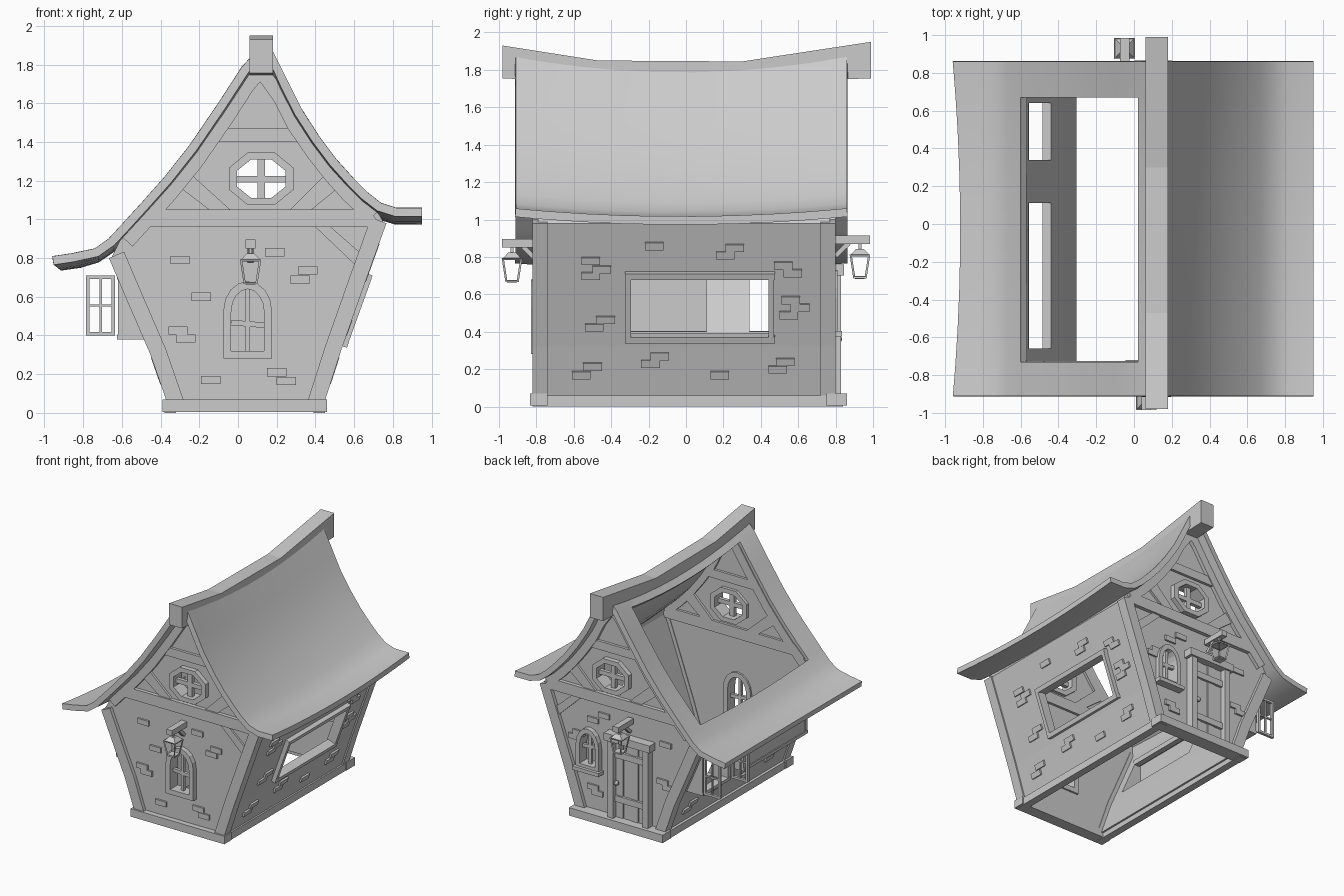
import bpy, bmesh, math
from mathutils import Vector, Matrix

cube = bpy.data.objects.get("Cube")
if cube:
    bpy.data.objects.remove(cube, do_unlink=True)

mat = bpy.data.materials.new("plain_grey")
mat.use_nodes = True
mat.use_backface_culling = True
GREY = (0.6, 0.6, 0.6, 1)
mat.diffuse_color = GREY
mat.node_tree.nodes["Principled BSDF"].inputs["Base Color"].default_value = GREY


def finish(name, bm, closed=True):
    if closed:
        bmesh.ops.recalc_face_normals(bm, faces=bm.faces)
    me = bpy.data.meshes.new(name)
    bm.to_mesh(me)
    bm.free()
    me.materials.append(mat)
    ob = bpy.data.objects.new(name, me)
    bpy.context.collection.objects.link(ob)
    return ob


def plate(name, pts, y0, y1):
    """Polygon in x,z pushed along y."""
    bm = bmesh.new()
    f = bm.faces.new([bm.verts.new((x, y0, z)) for x, z in pts])
    ext = bmesh.ops.extrude_face_region(bm, geom=[f])["geom"]
    bmesh.ops.translate(bm, vec=(0, y1 - y0, 0), verts=[v for v in ext if isinstance(v, bmesh.types.BMVert)])
    return finish(name, bm)


def ring(name, outer, inner, y0, y1):
    """Flat frame between two outlines."""
    bm = bmesh.new()
    loops = [[bm.verts.new((x, y, z)) for x, z in p]
             for p, y in ((outer, y0), (outer, y1), (inner, y1), (inner, y0))]
    n = len(outer)
    for k in range(4):
        a, b = loops[k], loops[(k + 1) % 4]
        for i in range(n):
            j = (i + 1) % n
            bm.faces.new((a[i], a[j], b[j], b[i]))
    return finish(name, bm)


def box(name, c, size, tilt=0):
    bm = bmesh.new()
    bmesh.ops.create_cube(bm, size=1)
    m = Matrix.Translation(c) @ Matrix.Rotation(tilt, 4, 'Y') @ Matrix.Diagonal((*size, 1))
    bmesh.ops.transform(bm, matrix=m, verts=bm.verts)
    return finish(name, bm)


def span(name, x, y, z):
    return box(name, [(a + b) / 2 for a, b in (x, y, z)], [b - a for a, b in (x, y, z)])


def strip(name, pts, width, y0, y1):
    """Band of given width to the right of a path in x,z."""
    inner = []
    for i, p in enumerate(pts):
        a, b = pts[max(i - 1, 0)], pts[min(i + 1, len(pts) - 1)]
        d = Vector((b[0] - a[0], b[1] - a[1])).normalized()
        inner.append((p[0] + d.y * width, p[1] - d.x * width))
    return plate(name, list(pts) + inner[::-1], y0, y1)


def cut(ob, tool):
    mod = ob.modifiers.new("cut", 'BOOLEAN')
    mod.operation, mod.solver, mod.object = 'DIFFERENCE', 'EXACT', tool
    bpy.context.view_layer.objects.active = ob
    bpy.ops.object.modifier_apply(modifier=mod.name)
    bpy.data.objects.remove(tool, do_unlink=True)


def arch(cx, z0, zs, zt, w):
    top = [(cx + w * math.cos(math.pi * i / 8), zs + (zt - zs) * math.sin(math.pi * i / 8)) for i in range(9)]
    return [(cx - w, z0), (cx + w, z0)] + top


def octagon(rx, rz):
    return [(0.12 + rx * math.cos(math.pi * (i + .5) / 4), 1.21 + rz * math.sin(math.pi * (i + .5) / 4))
            for i in range(8)]


# Wall outlines
left = [(-.35, .04), (-.44, .30), (-.57, .60), (-.655, .80)]
right = [(.43, .04), (.52, .32), (.64, .66), (.755, .98)]
gable_l = [(-.6, .91), (-.5, 1.02), (-.38, 1.155), (-.25, 1.315), (-.1, 1.53), (.02, 1.715), (.12, 1.83)]
gable_r = [(.25, 1.65), (.32, 1.51), (.42, 1.365), (.51, 1.25), (.6, 1.15), (.72, 1.04)]


def wall_x(side, z):
    pts = right if side > 0 else left
    for (xa, za), (xb, zb) in zip(pts, pts[1:]):
        if z <= zb:
            break
    return xa + (xb - xa) * (z - za) / (zb - za)


# Hollow body with window openings
body = plate("walls", left + gable_l + gable_r + right[::-1], -.79, .77)
T = .045
hollow = [(left[0][0] + T, -.1)] + [(x + T, z) for x, z in left] + [(-.61, 3), (.71, 3)] \
    + [(x - T, z) for x, z in right[::-1]] + [(right[0][0] - T, -.1)]
cut(body, plate("hollow", hollow, -.745, .725))
cut(body, plate("round_hole", octagon(.135, .108), -1, 1))
front_in, back_in = arch(.05, .32, .52, .64, .085), arch(.33, .43, .58, .69, .07)
cut(body, plate("front_hole", front_in, -1, -.6))
cut(body, plate("back_hole", back_in, .6, 1))
cut(body, span("side_hole", (.3, 1), (-.3, .44), (.38, .69)))
bays = ((-.69, .14), (.31, .67))
for a, b in bays:
    cut(body, span("bay_hole", (-1, -.3), (a + .03, b - .03), (.40, .68)))

# Timber on both gable ends
for s, end, off in ((-1, "front", 0), (1, "back", -.02)):
    def depth(d):
        return s * d + off
    y0, y1 = depth(.725), depth(.82)
    strip(end + "_rafter_left", gable_l, .075, y0, y1)
    strip(end + "_rafter_right", [gable_l[-1]] + gable_r, .075, y0, y1)
    strip(end + "_post_left", [(x - .012, z) for x, z in left], .085, depth(.74), y1)
    strip(end + "_post_right", [(x + .012, z) for x, z in right[::-1]], .085, depth(.74), y1)
    plate(end + "_tie_beam", [(-.57, .96), (-.48, 1.05), (.68, 1.05), (.74, .96)], y0, y1)
    plate(end + "_collar_beam", [(-.12, 1.4), (-.07, 1.47), (.31, 1.47), (.36, 1.4)], y0, depth(.812))
    plate(end + "_strut_left", [(-.32, 1.18), (-.25, 1.24), (-.04, 1.05), (-.15, 1.05)], y0, depth(.808))
    plate(end + "_strut_right", [(.54, 1.18), (.47, 1.25), (.27, 1.05), (.38, 1.05)], y0, depth(.808))
    plate(end + "_brace", [(.40, .96), (.48, .96), (.64, .82), (.61, .76)], depth(.78), depth(.805))
    # octagonal window
    ring(end + "_round_frame", octagon(.18, .148), octagon(.135, .108), depth(.72), depth(.83))
    bar = sorted((depth(.765), depth(.795)))
    span(end + "_round_bar_vertical", (.1, .14), bar, (1.09, 1.33))
    span(end + "_round_bar_cross", (-.02, .26), bar, (1.19, 1.225))

# Base timbers
span("front_base_beam", (-.39, .46), (-.835, -.74), (.005, .07))
span("back_base_beam", (-.39, .46), (.75, .86), (.005, .07))
span("base_beam_right", (.39, .45), (-.82, .84), (0, .06))
span("base_beam_left", (-.38, -.32), (-.82, .84), (0, .06))

# Arched windows
ring("front_window_frame", arch(.05, .28, .53, .68, .125), front_in, -.83, -.73)
ring("back_window_frame", arch(.33, .39, .58, .73, .105), back_in, .71, .81)
for end, y, cx, z0, z1, w in (("front", -.78, .05, .31, .64, .085), ("back", .76, .33, .42, .69, .07)):
    span(end + "_window_bar", (cx - .012, cx + .012), (y - .012, y + .012), (z0, z1))
    box(end + "_window_crossbar", (cx, y, z0 + .15), (2 * w, .024, .028), .08)
span("back_window_sill", (.21, .45), (.76, .835), (.375, .405))

# Back door
for i in range(4):
    span("door_plank", (-.185 + i * .068, -.121 + i * .068), (.76, .785 + .005 * (i % 2)), (.06, .70))
for z in (.2, .56):
    span("door_brace", (-.185, .08), (.78, .805), (z, z + .05))
for x in (-.235, .08):
    span("door_post", (x, x + .05), (.76, .83), (.06, .70))
span("door_lintel", (-.26, .155), (.76, .845), (.70, .76))
bm = bmesh.new()
bmesh.ops.create_icosphere(bm, subdivisions=2, radius=.02, matrix=Matrix.Translation((.06, .815, .36)))
finish("door_knob", bm)

# Window in the right-hand slope
tilt = math.atan2(.34, .94)
for z in (.365, .705):
    box("side_window_rail", (wall_x(1, z), .075, z), (.07, .80, .035), tilt)
for y in (-.31, .455):
    box("side_window_stile", (wall_x(1, .535), y, .535), (.07, .03, .36), tilt)

# Upright bays on the other slope
for a, b in bays:
    for y in (a, b - .03):
        plate("bay_cheek", [(-.62, .38), (-.62, .73), (-.58, .73), (-.45, .38)], y, y + .03)
    span("bay_sill", (-.625, -.555), (a, b), (.38, .405))
    span("bay_head", (-.625, -.57), (a, b), (.69, .73))

# Single outward-facing pane in the wide bay
bm = bmesh.new()
a, b = bays[0]
bm.faces.new([bm.verts.new((-.618, y, z)) for y, z in ((b, .39), (a, .39), (a, .72), (b, .72))])
bm.normal_update()
if bm.faces[:][0].normal.x > 0:
    bmesh.ops.reverse_faces(bm, faces=bm.faces)
finish("bay_pane", bm, closed=False)

# Open casements
for y in (.30, .66):
    rect = lambda m: [(-.785 + m, .4 + m), (-.635 - m, .4 + m), (-.635 - m, .71 - m), (-.785 + m, .71 - m)]
    ring("casement_frame", rect(0), rect(.018), y, y + .022)
    span("casement_bar", (-.716, -.704), (y + .005, y + .017), (.41, .70))
    span("casement_crossbar", (-.775, -.645), (y + .005, y + .017), (.549, .561))

# Lanterns on brackets
for end, s, x, z in (("front", -1, .065, .73), ("back", 1, -.05, .75)):
    y = s * .93
    span(end + "_lamp_bracket", (x - .025, x + .025), (s * .885 - .1, s * .885 + .1), (z + .12, z + .165))
    strut = box(end + "_lamp_strut", (0, 0, 0), (.03, .025, .1))
    strut.location, strut.rotation_euler = (x, s * .835, z + .09), (-s * .8, 0, 0)
    for part, r1, r2, d, dz in (("glass_cage", .045, .072, .12, 0), ("cap", .075, .03, .035, .075),
                                ("foot", .035, .05, .015, -.06), ("hook", .012, .012, .05, .1)):
        bm = bmesh.new()
        m = Matrix.Translation((x, y, z + dz)) @ Matrix.Rotation(math.pi / 4, 4, 'Z')
        bmesh.ops.create_cone(bm, cap_ends=True, segments=4, radius1=r1, radius2=r2, depth=d, matrix=m)
        ob = finish(end + "_lamp_" + part, bm)
        if part == "glass_cage":
            ob.modifiers.new("cage", 'WIREFRAME').thickness = .014

# Scattered raised bricks
gable_bricks = [(-.3, .79), (.19, .83), (.32, .69), (.36, .735), (-.19, .6), (-.31, .425), (-.27, .385),
                (-.14, .17), (.2, .21), (.25, .165)]
for x, z in gable_bricks:
    box("front_brick", (x, -.79, z), (.1, .03, .042))
for x, z in [(.3, .8), (.47, .62), (.43, .66), (-.36, .77), (-.38, .42), (-.33, .46), (.3, .25), (.26, .21), (.2, .86)]:
    box("back_brick", (x, .77, z), (.1, .03, .042))
side_bricks = [(-.17, .86), (.21, .81), (.26, .85), (-.51, .78), (-.45, .735), (-.51, .7), (-.49, .425), (-.43, .465),
               (.52, .755), (.57, .715), (.56, .57), (.61, .53), (.55, .49), (-.5, .215), (-.56, .17), (-.19, .23),
               (-.14, .27), (.49, .2), (.53, .24), (.18, .17)]
for y, z in side_bricks:
    box("right_brick", (wall_x(1, z), y, z), (.028, .1, .042), tilt)
    if z < .3:
        box("left_brick", (wall_x(-1, z), -y, z), (.028, .1, .042), -tilt)

# Sagging roof with an open bay on one slope
slope_l = [(-.96, .81), (-.86, .825), (-.74, .85), (-.67, .90), (-.6, .975), (-.5, 1.085), (-.38, 1.22),
           (-.25, 1.385), (-.1, 1.605), (.02, 1.79), (.1, 1.875)]
slope_r = [(.18, 1.87), (.26, 1.71), (.33, 1.57), (.42, 1.43), (.51, 1.31), (.6, 1.21), (.67, 1.14),
           (.74, 1.085), (.82, 1.06), (.95, 1.06)]
profile = slope_l + slope_r
stations = [-.91, -.82, -.73, -.55, -.35, -.15, .05, .25, .45, .6, .67, .77, .86]
bm = bmesh.new()
rows = []
for y in stations:
    sag = 1 - ((y + .03) / .89) ** 2
    rows.append([bm.verts.new((x + (.04 * sag if x < -.8 else 0), y, z - sag * (.03 + .05 * (z - .8))))
                 for x, z in profile])
for j in range(len(rows) - 1):
    for i in range(len(profile) - 1):
        opening = -.61 < profile[i][0] < .01 and -.74 < stations[j] < .66
        if not opening:
            bm.faces.new((rows[j][i], rows[j][i + 1], rows[j + 1][i + 1], rows[j + 1][i]))
roof = finish("roof", bm)
if sum(p.normal.z for p in roof.data.polygons) < 0:
    roof.data.flip_normals()
thick = roof.modifiers.new("thickness", 'SOLIDIFY')
thick.thickness, thick.offset = .045, -1
bpy.context.view_layer.objects.active = roof
bpy.ops.object.select_all(action='DESELECT')
roof.select_set(True)
bpy.ops.object.modifier_apply(modifier=thick.name)
bpy.ops.object.shade_smooth_by_angle(angle=math.radians(40))

# Ridge beam: side outline turned to run along y
ridge = plate("ridge_beam", [(-.98, 1.755), (-.98, 1.93), (-.47, 1.85), (.3, 1.845), (.99, 1.95), (.99, 1.755),
                             (.3, 1.73), (-.47, 1.73)], -.18, -.06)
ridge.data.transform(Matrix.Rotation(math.pi / 2, 4, 'Z'))
